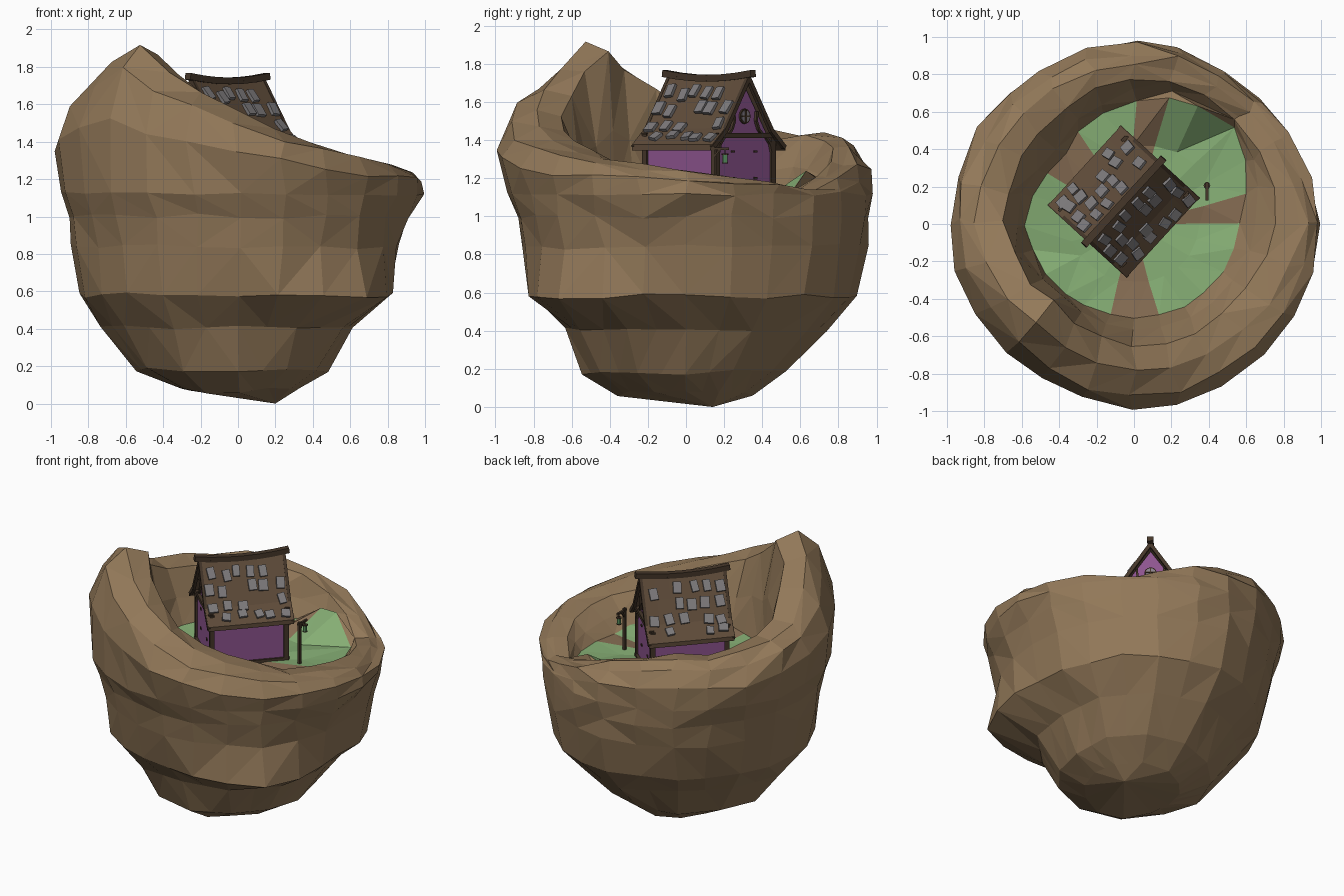
import bpy, bmesh, math, random
from mathutils import Matrix, Vector

random.seed(11)
cube = bpy.data.objects.get("Cube")
if cube:
    bpy.data.objects.remove(cube, do_unlink=True)


def material(name, rgb):
    m = bpy.data.materials.new(name)
    m.use_nodes = True
    m.diffuse_color = (*rgb, 1)
    m.node_tree.nodes["Principled BSDF"].inputs["Base Color"].default_value = (*rgb, 1)
    return m


ROCK = material("rock brown", (0.29, 0.19, 0.10))
GRASS = material("grass green", (0.235, 0.42, 0.175))
DIRT = material("dirt brown", (0.235, 0.15, 0.085))
PLASTER = material("purple plaster", (0.27, 0.09, 0.275))
TIMBER = material("dark timber", (0.06, 0.038, 0.023))
ROOF = material("roof brown", (0.115, 0.072, 0.042))
SLATE = material("slate grey", (0.205, 0.195, 0.2))
GLASS = material("window grey", (0.25, 0.22, 0.26))
GLOW = material("lantern green", (0.16, 0.45, 0.18))

HOUSE = Matrix.Translation((-0.055, 0.12, 0)) @ Matrix.Rotation(math.radians(47.5), 4, "Z")


def finish(name, bm, mats, matrix=None):
    bmesh.ops.recalc_face_normals(bm, faces=bm.faces[:])
    me = bpy.data.meshes.new(name)
    bm.to_mesh(me)
    bm.free()
    for m in mats:
        me.materials.append(m)
    if matrix:
        me.transform(matrix)
    ob = bpy.data.objects.new(name, me)
    bpy.context.collection.objects.link(ob)


def beam(bm, p, q, w, d, up=(1, 0, 0)):
    """Box from p to q; w is its width across, d its depth along up."""
    p, q = Vector(p), Vector(q)
    z = (q - p).normalized()
    x = Vector(up).cross(z).normalized()
    rot = Matrix((x, z.cross(x), z)).transposed().to_4x4()
    size = Matrix.Diagonal((w, d, (q - p).length, 1))
    bmesh.ops.create_cube(bm, size=1, matrix=Matrix.Translation((p + q) / 2) @ rot @ size)


def disc(bm, centre, r, depth, sides=12, axis="Y"):
    turn = Matrix.Rotation(math.pi / 2, 4, axis) if axis != "Z" else Matrix()
    bmesh.ops.create_cone(bm, cap_ends=True, segments=sides, radius1=r, radius2=r, depth=depth,
                          matrix=Matrix.Translation(centre) @ turn)


# Rock bowl: each ring gives radii at eight compass directions, from +x round
SEG = 24
SHOULDER = 1.12


def around(values, i):
    t = i * len(values) / SEG
    k = int(t)
    a, b = values[k % len(values)], values[(k + 1) % len(values)]
    return a + (b - a) * (t - k)


RIM = (1.25, 1.19, 1.14, 1.23, 1.37, 1.43, 1.43, 1.46, 1.54, 1.77, 1.91, 1.72, 1.55, 1.42, 1.33, 1.28)
OUTER = [
    (0.07, (.33, .36, .35, .3, .3, .35, .36, .33)),
    (0.18, (.48, .53, .53, .5, .54, .56, .55, .5)),
    (0.41, (.62, .71, .73, .65, .74, .69, .64, .65)),
    (0.58, (.81, .87, .9, .8, .86, .84, .8, .95)),
    (0.84, (.86, .92, .95, .89, .89, .88, .85, .9)),
    (1.00, (.92, .94, .97, .93, .91, .91, .89, .94)),
    (SHOULDER, (.99, .95, .97, .96, .96, .95, .93, .97)),
]
# Upper rings: fraction of the way from the shoulder to the rim, then radii
UPPER = [
    (0.5, (.98, .94, .96, .96, 1, .98, .98, .97)),
    (0.85, (.95, .92, .91, .91, .95, .88, .93, .92)),
    (1.0, (.88, .87, .85, .83, .86, .75, .78, .82)),
    (0.96, (.75, .79, .77, .71, .7, .6, .65, .67)),
    (0.4, (.65, .77, .71, .59, .63, .55, .56, .59)),
]
FLOOR = (.57, .74, .67, .53, .58, .52, .5, .53)

bm = bmesh.new()


def ring(radii, height, wobble):
    out = []
    for i in range(SEG):
        a = math.tau * (i + random.uniform(-1, 1) * wobble * 6) / SEG
        r = around(radii, i) * (1 + random.uniform(-1, 0.8) * wobble)
        z = height(i) + random.uniform(-1, 1) * wobble
        out.append(bm.verts.new((r * math.cos(a), r * math.sin(a), z)))
    return out


rings = [ring(r, lambda i, z=z: z, 0.015) for z, r in OUTER]
# Broad flat facets low down: alternate corners lie on the chord of their neighbours
for low_ring in rings[:3]:
    for i in range(1, SEG, 2):
        low_ring[i].co = (low_ring[i - 1].co + low_ring[(i + 1) % SEG].co) / 2
rings += [ring(r, lambda i, f=f: SHOULDER + (around(RIM, i) - SHOULDER) * f, 0.014 if f == 1 else 0.022)
          for f, r in UPPER]
first_floor = len(rings)
rings.append(ring(FLOOR, lambda i: 1.09 + (0.14 if i in (4, 5) else 0), 0.02))
rings.append(ring([r * 0.62 for r in FLOOR], lambda i: 1.07, 0.012))
DIRT_SEGMENTS = {0, 5, 8, 9, 17, 18}
for j in range(len(rings) - 1):
    for i in range(SEG):
        n = (i + 1) % SEG
        a, b, c, d = rings[j][i], rings[j][n], rings[j + 1][n], rings[j + 1][i]
        tris = ((a, b, c), (a, c, d)) if random.random() < 0.5 else ((a, b, d), (b, c, d))
        for t in tris:
            f = bm.faces.new(t)
            if j >= first_floor:
                f.material_index = 2 if i in DIRT_SEGMENTS else 1
for loop, tip in ((rings[0], (0.2, 0.14, 0)), (rings[-1], (0, 0, 1.06))):
    v = bm.verts.new(tip)
    for i in range(SEG):
        f = bm.faces.new((loop[i], loop[(i + 1) % SEG], v))
        if loop is rings[-1]:
            f.material_index = 2 if i in DIRT_SEGMENTS else 1
finish("rock_bowl", bm, (ROCK, GRASS, DIRT))

# House walls: a gabled profile extruded along the ridge
half = [(0.22, 1.04), (0.22, 1.40), (0.17, 1.44), (0, 1.69)]
profile = half + [(-y, z) for y, z in half[-2::-1]]
bm = bmesh.new()
base = bm.faces.new([bm.verts.new((-0.25, y, z)) for y, z in profile])
ext = bmesh.ops.extrude_face_region(bm, geom=[base])
bmesh.ops.translate(bm, vec=(0.5, 0, 0), verts=[v for v in ext["geom"] if isinstance(v, bmesh.types.BMVert)])
finish("house_walls", bm, (PLASTER,), HOUSE)


# Roof: steep slopes that flare at the eaves, with a sagging ridge
def roof_point(x, s):
    a = abs(s)
    z = 1.725 - a * 0.265 / 0.18 if a < 0.18 else 1.46 - (a - 0.18) * 0.8
    return Vector((x, s, z + 0.25 * x * x * (1 - a / 0.3)))


bm = bmesh.new()
xs = [-0.285 + 0.57 * i / 6 for i in range(7)]
ss = (-0.285, -0.18, -0.09, 0, 0.09, 0.18, 0.285)
layers = [[[bm.verts.new(roof_point(x, s) - Vector((0, 0, t))) for s in ss] for x in xs] for t in (0, 0.03)]
for g in layers:
    for i in range(6):
        for k in range(6):
            bm.faces.new((g[i][k], g[i + 1][k], g[i + 1][k + 1], g[i][k + 1]))
top, low = layers
border = ([(0, k) for k in range(7)] + [(i, 6) for i in range(1, 7)]
          + [(6, k) for k in range(5, -1, -1)] + [(i, 0) for i in range(5, 0, -1)])
for (i, k), (m, n) in zip(border, border[1:] + border[:1]):
    bm.faces.new((top[i][k], top[m][n], low[m][n], low[i][k]))
finish("roof", bm, (ROOF,), HOUSE)

# Loose slates scattered in rows on both slopes
bm = bmesh.new()
for side in (-1, 1):
    for row in range(4):
        for col in range(6):
            if random.random() < 0.22:
                continue
            s = side * (0.06 + row * 0.058 + random.uniform(-0.014, 0.014))
            x = -0.23 + col * 0.092 + random.uniform(-0.02, 0.02)
            p, q = roof_point(x, s - side * 0.021), roof_point(x + random.uniform(-0.012, 0.012), s + side * 0.021)
            normal = Vector((1, 0, 0)).cross(q - p).normalized() * side
            beam(bm, p + normal * 0.006, q + normal * 0.012, random.uniform(0.045, 0.064), 0.018, normal)
finish("roof_slates", bm, (SLATE,), HOUSE)

# Ridge beam and slim barge boards tucked under the roof ends
bm = bmesh.new()
ridge = [-0.315 + 0.63 * i / 6 for i in range(7)]
for a, b in zip(ridge, ridge[1:]):
    beam(bm, roof_point(a, 0), roof_point(b, 0), 0.04, 0.036, (0, 0, 1))
for x in (-0.28, 0.28):
    for side in (-1, 1):
        for a, b in ((0, 0.09), (0.088, 0.182), (0.178, 0.28)):
            drop = Vector((0, 0, 0.02))
            beam(bm, roof_point(x, side * a) - drop, roof_point(x, side * b) - drop, 0.024, 0.02)
finish("ridge_and_barge_boards", bm, (TIMBER,), HOUSE)

# Timber frame, mirrored on both gables
bm = bmesh.new()
for e in (-1, 1):
    x = 0.255 * e
    beam(bm, (x, -0.225, 1.425), (x, 0.225, 1.425), 0.026, 0.034)
    beam(bm, (x, -0.22, 1.07), (x, 0.22, 1.07), 0.03, 0.03)
    for side in (-1, 1):
        beam(bm, (x * 0.97, side * 0.217, 1.04), (x * 0.97, side * 0.217, 1.43), 0.032, 0.032)
        # Curved braces above and below the beam
        for p, q in (((0.135, 1.43), (0.105, 1.455)), ((0.105, 1.455), (0.085, 1.5)),
                     ((0.085, 1.5), (0.09, 1.55)), ((0.21, 1.33), (0.195, 1.38)), ((0.195, 1.38), (0.16, 1.42))):
            beam(bm, (x, side * p[0], p[1]), (x, side * q[0], q[1]), 0.014, 0.02)
        # Door hinges
        for z in (1.20, 1.34):
            beam(bm, (0.252 * e, side * 0.075, z), (0.252 * e, side * 0.1, z), 0.012, 0.008)
for side in (-1, 1):
    beam(bm, (-0.25, side * 0.222, 1.07), (0.25, side * 0.222, 1.07), 0.03, 0.02, (0, 1, 0))
finish("timber_frame", bm, (TIMBER,), HOUSE)

# Round gable windows
frame, pane = bmesh.new(), bmesh.new()
for e in (-1, 1):
    disc(frame, (0.253 * e, 0, 1.525), 0.04, 0.014)
    disc(pane, (0.259 * e, 0, 1.525), 0.032, 0.008)
    x = 0.264 * e
    beam(frame, (x, -0.032, 1.525), (x, 0.032, 1.525), 0.009, 0.008)
    beam(frame, (x, 0, 1.493), (x, 0, 1.557), 0.009, 0.008)
finish("window_frames", frame, (TIMBER,), HOUSE)
finish("window_panes", pane, (GLASS,), HOUSE)

# Lamp post with hanging lantern
bm = bmesh.new()
beam(bm, (0.39, 0.14, 1.05), (0.39, 0.14, 1.37), 0.018, 0.018)
beam(bm, (0.39, 0.125, 1.355), (0.39, 0.225, 1.355), 0.014, 0.014)
beam(bm, (0.39, 0.14, 1.305), (0.39, 0.18, 1.355), 0.01, 0.01)
beam(bm, (0.39, 0.205, 1.325), (0.39, 0.205, 1.355), 0.006, 0.006)
disc(bm, (0.39, 0.205, 1.325), 0.018, 0.008, 8, "Z")
disc(bm, (0.39, 0.205, 1.28), 0.016, 0.006, 8, "Z")
finish("lamp_post", bm, (TIMBER,))
bm = bmesh.new()
disc(bm, (0.39, 0.205, 1.302), 0.013, 0.04, 8, "Z")
finish("lantern", bm, (GLOW,))
